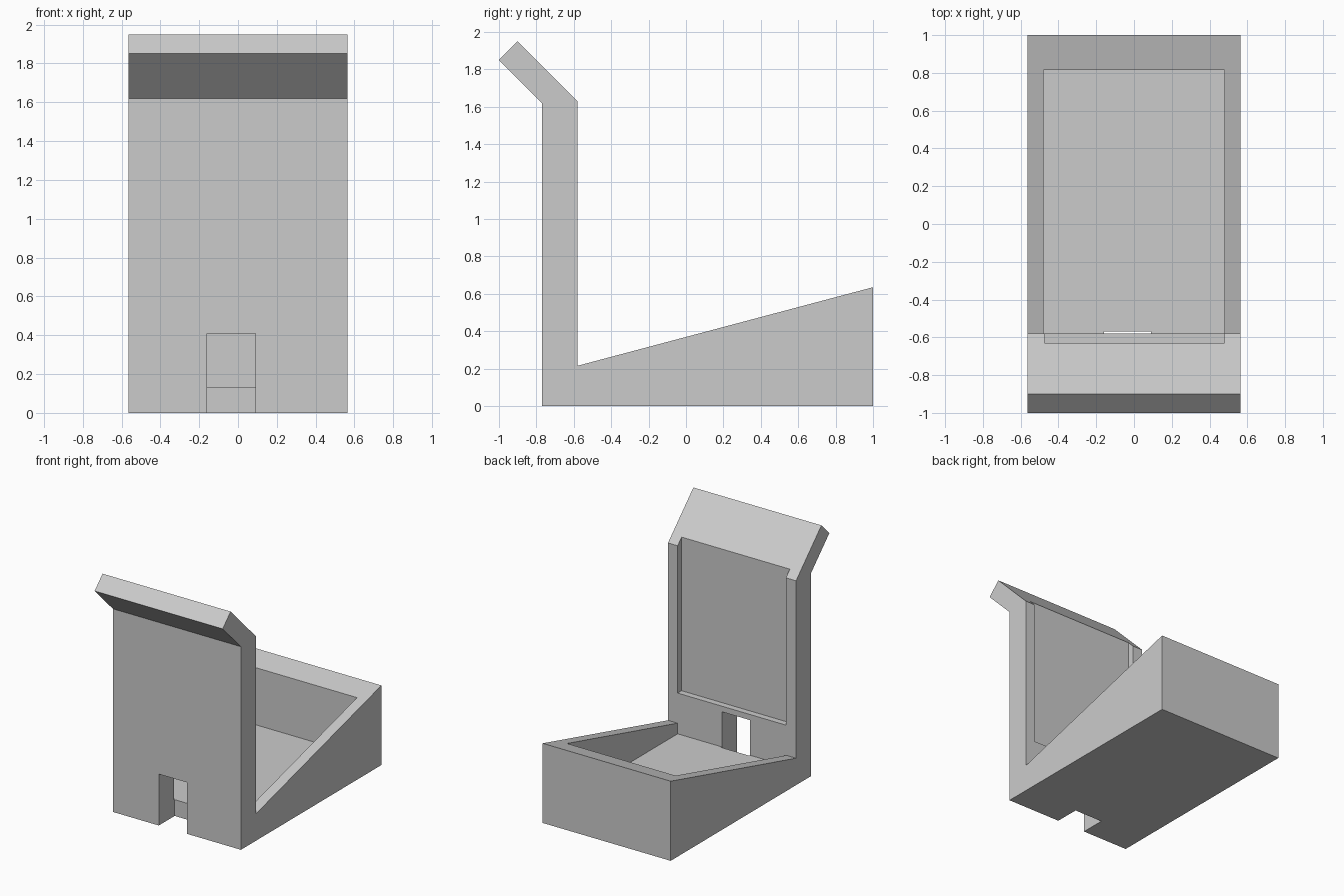
import bpy
import bmesh

if "Cube" in bpy.data.objects:
    bpy.data.objects.remove(bpy.data.objects["Cube"], do_unlink=True)

HALF_WIDTH = 0.565
WALL_BACK = -0.58    # rear face of the upright wall

# One plain grey for the whole body
grey = bpy.data.materials.new("plain_grey")
grey.use_nodes = True
colour = (0.6, 0.6, 0.6, 1)
grey.diffuse_color = colour
grey.node_tree.nodes["Principled BSDF"].inputs["Base Color"].default_value = colour


def prism(name, profile, x0, x1):
    """Extrude a (y, z) outline along x."""
    bm = bmesh.new()
    face = bm.faces.new([bm.verts.new((x0, y, z)) for y, z in profile])
    new = bmesh.ops.extrude_face_region(bm, geom=[face])["geom"]
    verts = [v for v in new if isinstance(v, bmesh.types.BMVert)]
    bmesh.ops.translate(bm, verts=verts, vec=(x1 - x0, 0, 0))
    bmesh.ops.recalc_face_normals(bm, faces=bm.faces)
    mesh = bpy.data.meshes.new(name)
    bm.to_mesh(mesh)
    bm.free()
    mesh.materials.append(grey)
    obj = bpy.data.objects.new(name, mesh)
    bpy.context.scene.collection.objects.link(obj)
    return obj


def cut_box(body, name, x, y, z):
    """Subtract a box given by its x, y and z ranges."""
    outline = [(y[0], z[0]), (y[1], z[0]), (y[1], z[1]), (y[0], z[1])]
    cutter = prism(name, outline, *x)
    cutter.hide_render = True
    mod = body.modifiers.new(name, "BOOLEAN")
    mod.operation = "DIFFERENCE"
    mod.solver = "EXACT"
    mod.object = cutter
    bpy.context.view_layer.objects.active = body
    bpy.ops.object.modifier_apply(modifier=mod.name)
    bpy.data.objects.remove(cutter, do_unlink=True)


# Body: wedge base, upright wall and lip leaning forward
stand = prism("stand_body", [
    (-0.77, 0), (1, 0), (1, 0.635), (WALL_BACK, 0.215),
    (WALL_BACK, 1.63), (-0.9, 1.95), (-1, 1.85), (-0.77, 1.62),
], -HALF_WIDTH, HALF_WIDTH)

# Open tray in the wedge base
cut_box(stand, "tray_cutter", (-0.48, 0.48), (WALL_BACK, 0.815), (0.13, 1))

# Shallow panel recess, running out through the sloping lip
cut_box(stand, "recess_cutter", (-0.475, 0.48), (-0.63, -0.5), (0.455, 1.9))

# Cable notch through the foot of the wall
cut_box(stand, "notch_cutter", (-0.16, 0.09), (-0.9, -0.57), (-0.1, 0.41))
